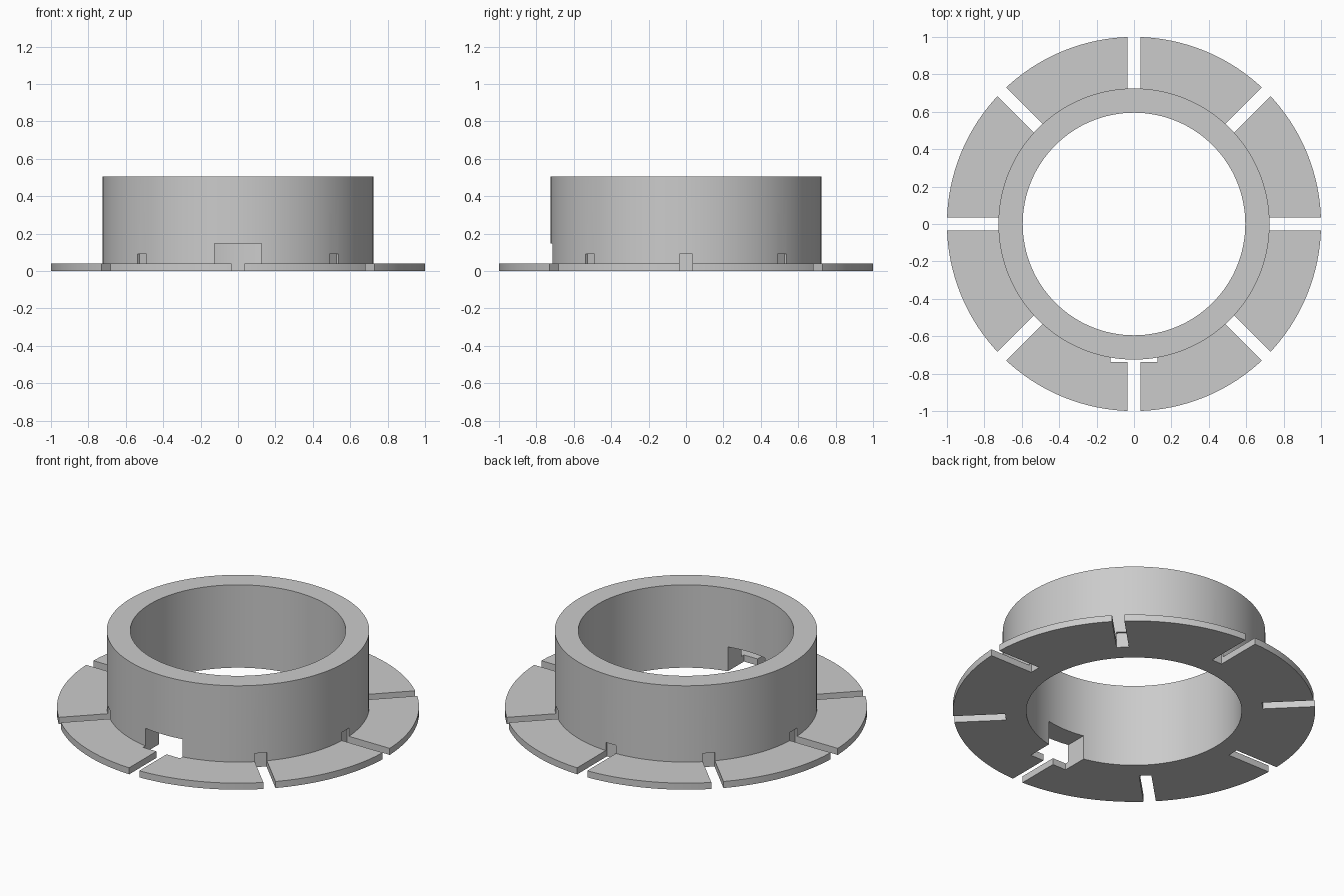
import bpy
import bmesh
import math
from mathutils import Matrix, Vector

cube = bpy.data.objects.get("Cube")
if cube:
    bpy.data.objects.remove(cube, do_unlink=True)

# Main dimensions
BORE, WALL, RIM = 0.595, 0.725, 1.0
FLANGE_TOP, COLLAR_TOP = 0.04, 0.505
SEGMENTS = 128
SLOTS = 8

grey = bpy.data.materials.new("plain_grey")
grey.use_nodes = True
grey.diffuse_color = (0.6, 0.6, 0.6, 1)
grey.node_tree.nodes["Principled BSDF"].inputs["Base Color"].default_value = (0.6, 0.6, 0.6, 1)


def make_object(name, bm):
    bmesh.ops.recalc_face_normals(bm, faces=bm.faces)
    mesh = bpy.data.meshes.new(name)
    bm.to_mesh(mesh)
    bm.free()
    mesh.materials.append(grey)
    obj = bpy.data.objects.new(name, mesh)
    bpy.context.collection.objects.link(obj)
    return obj


def add_box(bm, low, high, angle=0.0):
    low, high = Vector(low), Vector(high)
    matrix = (Matrix.Rotation(angle, 4, "Z")
              @ Matrix.Translation((low + high) / 2)
              @ Matrix.Diagonal((*(high - low), 1)))
    bmesh.ops.create_cube(bm, size=1, matrix=matrix)


# Collar and flange turned from one closed profile
profile = [(BORE, 0), (RIM, 0), (RIM, FLANGE_TOP), (WALL, FLANGE_TOP),
           (WALL, COLLAR_TOP), (BORE, COLLAR_TOP)]
bm = bmesh.new()
verts = [bm.verts.new((r, 0, z)) for r, z in profile]
edges = [bm.edges.new((v, verts[(i + 1) % len(verts)])) for i, v in enumerate(verts)]
bmesh.ops.spin(bm, geom=verts + edges, cent=(0, 0, 0), axis=(0, 0, 1),
               angle=math.tau, steps=SEGMENTS, use_duplicate=False)
bmesh.ops.remove_doubles(bm, verts=bm.verts, dist=0.0001)
collar = make_object("flanged_collar", bm)

# Radial slots that also nick the foot of the collar wall
bm = bmesh.new()
for i in range(SLOTS):
    add_box(bm, (0.712, -0.034, -0.1), (1.2, 0.034, 0.09), i * math.tau / SLOTS)
slot_cutter = make_object("slot_cutter", bm)

# Square window through the front of the wall
bm = bmesh.new()
add_box(bm, (-0.125, -0.737, -0.2), (0.125, -0.4, 0.148))
window_cutter = make_object("window_cutter", bm)

bpy.ops.object.select_all(action="DESELECT")
collar.select_set(True)
bpy.context.view_layer.objects.active = collar
for cutter in (slot_cutter, window_cutter):
    cutter.hide_render = True
    cut = collar.modifiers.new(cutter.name, "BOOLEAN")
    cut.operation = "DIFFERENCE"
    cut.solver = "EXACT"
    cut.object = cutter
    bpy.ops.object.modifier_apply(modifier=cut.name)
    bpy.data.objects.remove(cutter, do_unlink=True)

bpy.ops.object.shade_smooth_by_angle(angle=math.radians(30))
